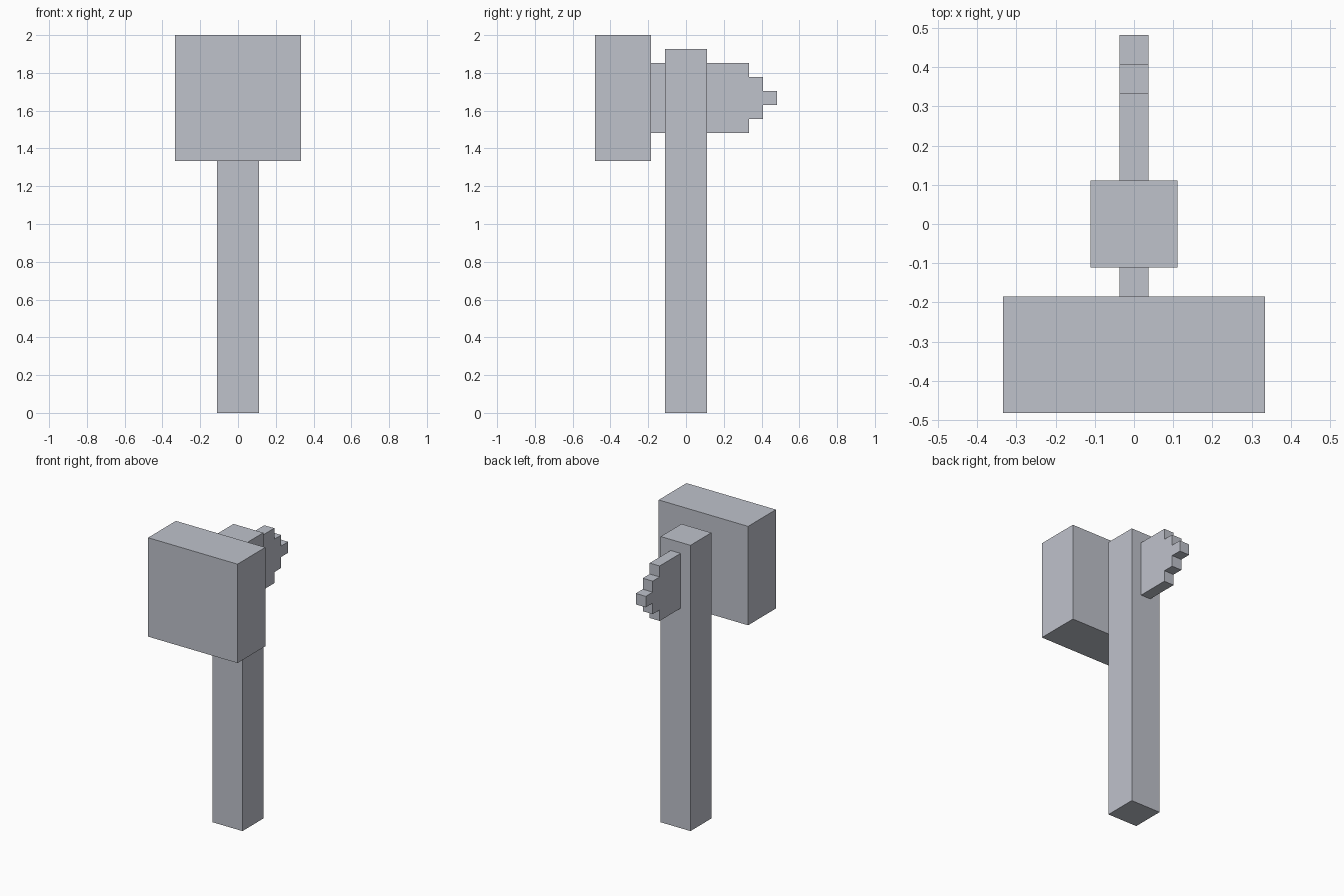
import bpy
import bmesh

cube = bpy.data.objects.get("Cube")
if cube:
    bpy.data.objects.remove(cube, do_unlink=True)

U = 2 / 54  # block unit the whole tool is laid out on

steel = bpy.data.materials.new("plain_grey")
steel.use_nodes = True
steel.diffuse_color = (0.52, 0.54, 0.60, 1)
steel.node_tree.nodes["Principled BSDF"].inputs["Base Color"].default_value = steel.diffuse_color


def prism(name, outline, half_width):
    """Extrude a (y, z) side outline, in block units, symmetrically along x."""
    bm = bmesh.new()
    face = bm.faces.new([bm.verts.new((-half_width * U, y * U, z * U)) for y, z in outline])
    ext = bmesh.ops.extrude_face_region(bm, geom=[face])
    moved = [v for v in ext["geom"] if isinstance(v, bmesh.types.BMVert)]
    bmesh.ops.translate(bm, verts=moved, vec=(2 * half_width * U, 0, 0))
    bmesh.ops.recalc_face_normals(bm, faces=bm.faces)
    mesh = bpy.data.meshes.new(name)
    bm.to_mesh(mesh)
    bm.free()
    mesh.materials.append(steel)
    obj = bpy.data.objects.new(name, mesh)
    bpy.context.scene.collection.objects.link(obj)
    return obj


def block(name, half_width, y0, y1, z0, z1):
    return prism(name, [(y0, z0), (y1, z0), (y1, z1), (y0, z1)], half_width)


# Square handle and wide hammer head
block("handle", 3, -3, 3, 0, 52)
block("hammer_head", 9, -13, -5, 36, 54)

# Short neck joining the head to the handle
block("neck", 1, -5, -3, 40, 50)

# Stepped spike behind the handle, mirrored about its mid height
mid = 45
upper = [(3, 5), (9, 5), (9, 3), (11, 3), (11, 1), (13, 1)]
outline = [(y, mid + h) for y, h in upper] + [(y, mid - h) for y, h in reversed(upper)]
prism("stepped_spike", outline, 1)
